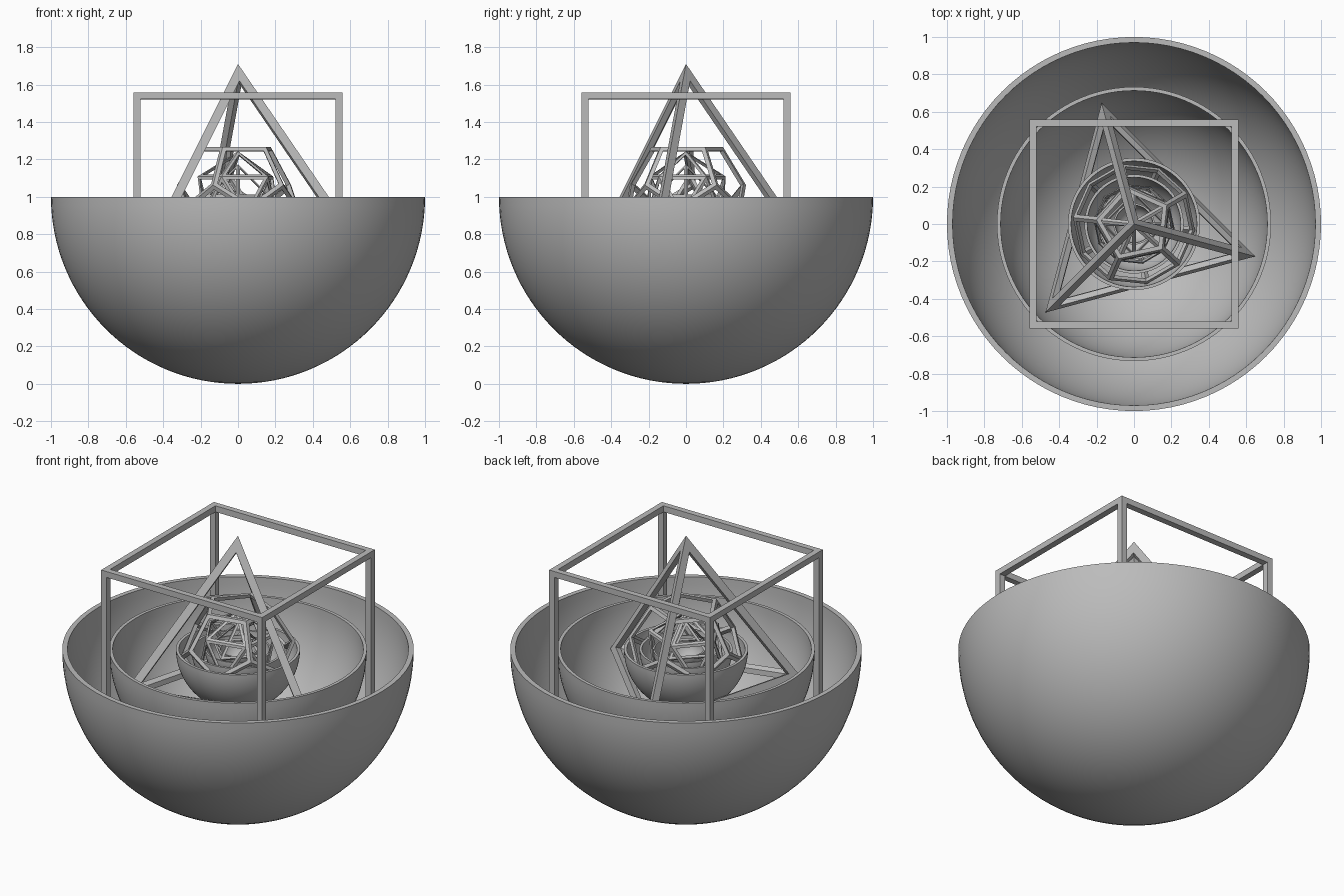
import bpy, bmesh
from math import sin, cos, pi, radians, sqrt
from mathutils import Vector

cube = bpy.data.objects.get("Cube")
if cube:
    bpy.data.objects.remove(cube, do_unlink=True)

CENTRE = Vector((0, 0, 1))

grey = bpy.data.materials.new("plain grey")
grey.use_nodes = True
grey.diffuse_color = (0.5, 0.5, 0.5, 1)
grey.node_tree.nodes["Principled BSDF"].inputs["Base Color"].default_value = (0.5, 0.5, 0.5, 1)


def finish(name, bm):
    bmesh.ops.recalc_face_normals(bm, faces=bm.faces)
    mesh = bpy.data.meshes.new(name)
    bm.to_mesh(mesh)
    bm.free()
    mesh.materials.append(grey)
    obj = bpy.data.objects.new(name, mesh)
    obj.location = CENTRE
    bpy.context.collection.objects.link(obj)
    return obj


def bowl(name, outer, inner, steps=32, segments=96):
    """Hollow half sphere, lathed from a quarter-ring profile."""
    bm = bmesh.new()
    arc = [pi / 2 * i / steps for i in range(steps + 1)]
    profile = [(outer * sin(a), -outer * cos(a)) for a in arc]
    profile += [(inner * sin(a), -inner * cos(a)) for a in reversed(arc)]
    verts = [bm.verts.new((x, 0, z)) for x, z in profile]
    edges = [bm.edges.new(pair) for pair in zip(verts, verts[1:])]
    bmesh.ops.spin(bm, geom=verts + edges, cent=(0, 0, 0), axis=(0, 0, 1),
                   angle=2 * pi, steps=segments)
    bmesh.ops.remove_doubles(bm, verts=bm.verts, dist=0.0001)
    obj = finish(name, bm)
    bpy.ops.object.select_all(action="DESELECT")
    bpy.context.view_layer.objects.active = obj
    obj.select_set(True)
    bpy.ops.object.shade_smooth_by_angle(angle=radians(35))


def frame(name, rings, radius, turn, width, inner_scale):
    """Regular solid made of mitred bars; rings are (height, count, angle)."""
    solid = bmesh.new()
    for z, count, start in rings:
        r = sqrt(max(0, 1 - z * z))
        for i in range(count):
            a = radians(start + turn) + 2 * pi * i / count
            solid.verts.new(Vector((r * cos(a), r * sin(a), z)) * radius)
    bmesh.ops.convex_hull(solid, input=solid.verts)
    bmesh.ops.dissolve_limit(solid, angle_limit=radians(2),
                             verts=solid.verts, edges=solid.edges)
    solid.verts.index_update()

    bm = bmesh.new()
    outer = [bm.verts.new(v.co) for v in solid.verts]
    inner = [bm.verts.new(v.co * inner_scale) for v in solid.verts]
    for face in solid.faces:
        # Window corners, set in evenly from the face's edges
        inset = []
        for loop in face.loops:
            co = loop.vert.co
            a = (loop.link_loop_prev.vert.co - co).normalized()
            b = (loop.link_loop_next.vert.co - co).normalized()
            inset.append(bm.verts.new(co + (a + b) * width / sin(a.angle(b))))
        ids = [loop.vert.index for loop in face.loops]
        for i in range(len(ids)):
            j = (i + 1) % len(ids)
            bm.faces.new((outer[ids[i]], outer[ids[j]], inset[j], inset[i]))
            bm.faces.new((inset[i], inset[j], inner[ids[j]], inner[ids[i]]))
    solid.free()
    finish(name, bm)


# Nested half-sphere bowls, largest to smallest
for name, outer, inner in [
    ("outer_bowl", 1.0, 0.97),
    ("second_bowl", 0.733, 0.713),
    ("third_bowl", 0.353, 0.336),
    ("fourth_bowl", 0.265, 0.25),
    ("fifth_bowl", 0.188, 0.178),
    ("inner_bowl", 0.11, 0.1),
]:
    bowl(name, outer, inner)

# Open frames of the five regular solids, one between each pair of bowls
third = 1 / sqrt(3)
ico = 1 / sqrt(5)
frame("cube_frame", [(third, 4, 45), (-third, 4, 45)], 0.968, 0, 0.037, 0.932)
frame("tetrahedron_frame", [(1, 1, 0), (-1 / 3, 3, 0)], 0.71, -15, 0.048, 0.865)
frame("dodecahedron_frame",
      [(0.7947, 5, 0), (0.1876, 5, 0), (-0.1876, 5, 36), (-0.7947, 5, 36)],
      0.334, 30, 0.022, 0.91)
frame("icosahedron_frame",
      [(1, 1, 0), (ico, 5, 0), (-ico, 5, 36), (-1, 1, 0)], 0.243, 30, 0.016, 0.915)
frame("octahedron_frame", [(1, 1, 0), (0, 4, 0), (-1, 1, 0)], 0.175, 0, 0.014, 0.9)
